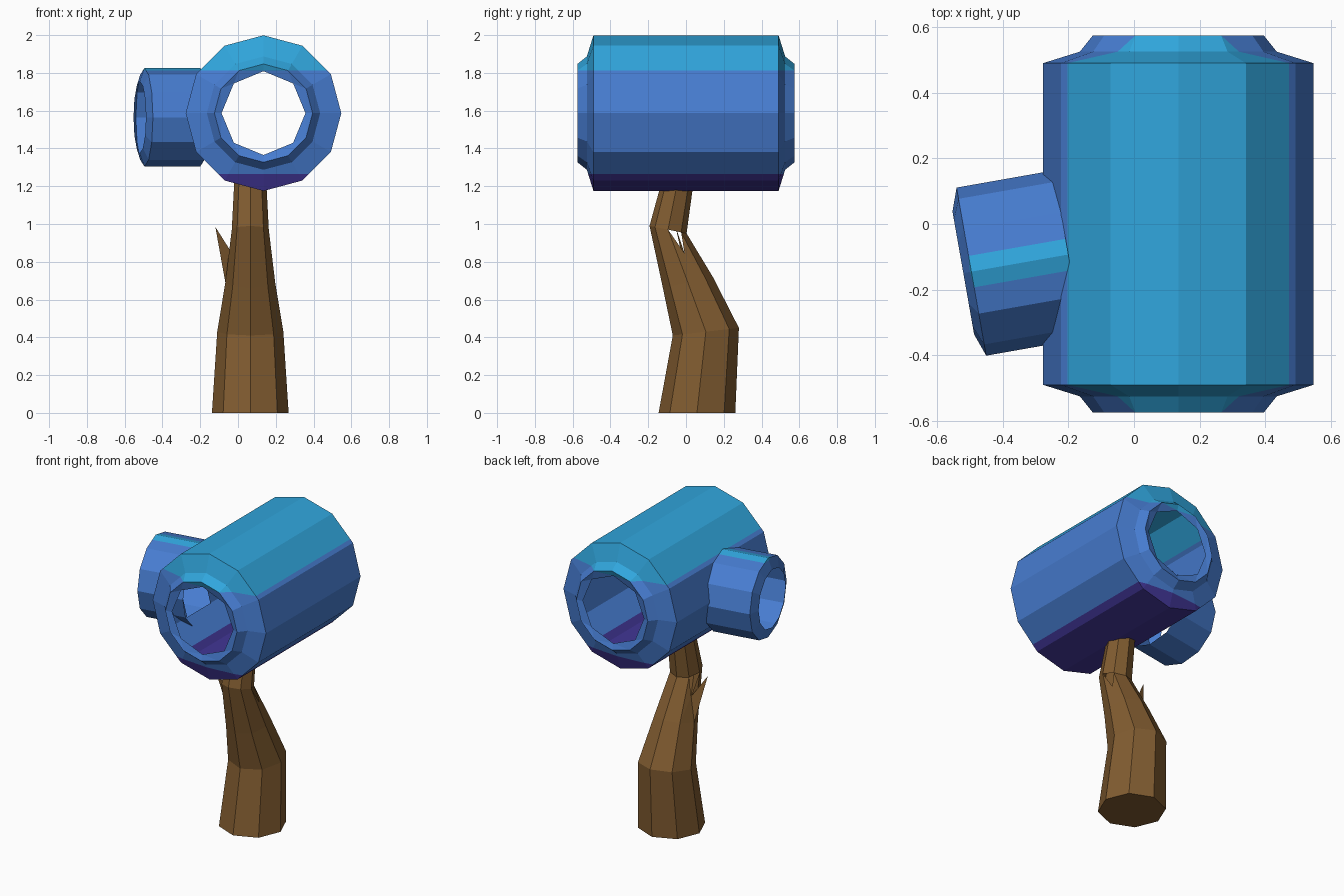
import bpy, bmesh, math
from mathutils import Vector

if "Cube" in bpy.data.objects:
    bpy.data.objects.remove(bpy.data.objects["Cube"])


def material(name, rgb):
    m = bpy.data.materials.new(name)
    m.diffuse_color = (*rgb, 1)
    m.use_nodes = True
    m.node_tree.nodes["Principled BSDF"].inputs["Base Color"].default_value = m.diffuse_color
    return m


BROWN = material("bark brown", (0.22, 0.107, 0.03))
BLUE = material("mid blue", (0.063, 0.205, 0.64))
CYAN = material("top cyan", (0.03, 0.38, 0.72))
PURPLE = material("bottom purple", (0.05, 0.034, 0.29))
Z_CYAN, Z_PURPLE = 1.812, 1.265


def circle(bm, centre, u, v, r, n):
    """Vertex ring in the plane of u and v."""
    c, u, v = Vector(centre), Vector(u), Vector(v)
    return [bm.verts.new(c + r * (u * math.cos(2 * math.pi * i / n) + v * math.sin(2 * math.pi * i / n)))
            for i in range(n)]


def skin(bm, a, b, skip=()):
    n = len(a)
    for i in range(n):
        if i not in skip:
            bm.faces.new((a[i], a[(i + 1) % n], b[(i + 1) % n], b[i]))


def finish(bm, name, mats):
    bmesh.ops.recalc_face_normals(bm, faces=bm.faces[:])
    me = bpy.data.meshes.new(name)
    bm.to_mesh(me)
    bm.free()
    for m in mats:
        me.materials.append(m)
    ob = bpy.data.objects.new(name, me)
    bpy.context.collection.objects.link(ob)
    return ob


def finish_banded(bm, name):
    """Cut at the two band heights and colour by height."""
    for z in (Z_CYAN, Z_PURPLE):
        geom = bm.verts[:] + bm.edges[:] + bm.faces[:]
        bmesh.ops.bisect_plane(bm, geom=geom, plane_co=(0, 0, z), plane_no=(0, 0, 1))
    for f in bm.faces:
        z = f.calc_center_median().z
        f.material_index = 1 if z > Z_CYAN else 2 if z < Z_PURPLE else 0
    return finish(bm, name, (BLUE, CYAN, PURPLE))


# Hollow barrel with narrowed open ends and a side opening
bm = bmesh.new()
CX, CZ = 0.135, 1.587
profile = [(-0.575, 0.26), (-0.525, 0.30), (-0.49, 0.412), (-0.21, 0.412),
           (0.03, 0.412), (0.49, 0.412), (0.525, 0.30), (0.575, 0.26)]
rings = [circle(bm, (CX, y, CZ), (1, 0, 0), (0, 0, 1), r, 12) for y, r in profile]
for k in range(len(rings) - 1):
    skin(bm, rings[k], rings[k + 1], skip=(5, 6) if k == 3 else ())
finish_banded(bm, "barrel")

# Eight-sided inner rims at both mouths
for s, label in ((-1, "front"), (1, "back")):
    bm = bmesh.new()
    outer = circle(bm, (CX, s * 0.575, CZ), (1, 0, 0), (0, 0, 1), 0.26, 12)
    inner = circle(bm, (CX, s * 0.56, CZ), (1, 0, 0), (0, 0, 1), 0.222, 8)
    edges = [bm.edges.new((l[i], l[(i + 1) % len(l)])) for l in (outer, inner) for i in range(len(l))]
    bmesh.ops.bridge_loops(bm, edges=edges)
    finish_banded(bm, label + "_rim")

# Open side tube, turned ten degrees
bm = bmesh.new()
ang = math.radians(10)
axis = Vector((-math.cos(ang), -math.sin(ang), 0))
side = Vector((-math.sin(ang), math.cos(ang), 0))
root = Vector((-0.2, -0.093, 1.565))
rings = [circle(bm, root + axis * d, side, (0, 0, 1), r, 12)
         for d, r in ((0, 0.26), (0.30, 0.26), (0.325, 0.19))]
skin(bm, rings[0], rings[1])
skin(bm, rings[1], rings[2])
finish_banded(bm, "side_tube")

# Bent eight-sided trunk: height, y centre, radius, tilt
bm = bmesh.new()
rings = []
for z, y, r, tilt in ((0, 0.058, 0.203, 0), (0.43, 0.105, 0.175, 0.02), (0.69, 0.01, 0.132, 0.03),
                      (0.97, -0.095, 0.098, -0.02), (1.22, -0.045, 0.085, 0)):
    rings.append(circle(bm, (0.065, y, z), (1, 0, 0), (0, 1, tilt / r), r, 8))
for k in range(4):
    skin(bm, rings[k], rings[k + 1], skip=(0, 3) if k == 2 else ())
bm.faces.new(rings[0])
bm.faces.new(rings[-1])

# Notches on both sides of the trunk, with a splinter on the left
lo, hi = rings[2], rings[3]
for i in (0, 3):
    top = (hi[i].co + hi[i + 1].co) / 2
    low = (lo[i].co + lo[i + 1].co) / 2
    m = bm.verts.new(top.lerp(low, 0.45))
    bm.faces.new((lo[i], lo[i + 1], m))
    bm.faces.new((lo[i + 1], hi[i + 1], m))
    bm.faces.new((hi[i], lo[i], m))
tip = bm.verts.new((-0.12, -0.055, 0.985))
bm.faces.new((lo[4], m, tip))
finish(bm, "trunk", (BROWN,))
